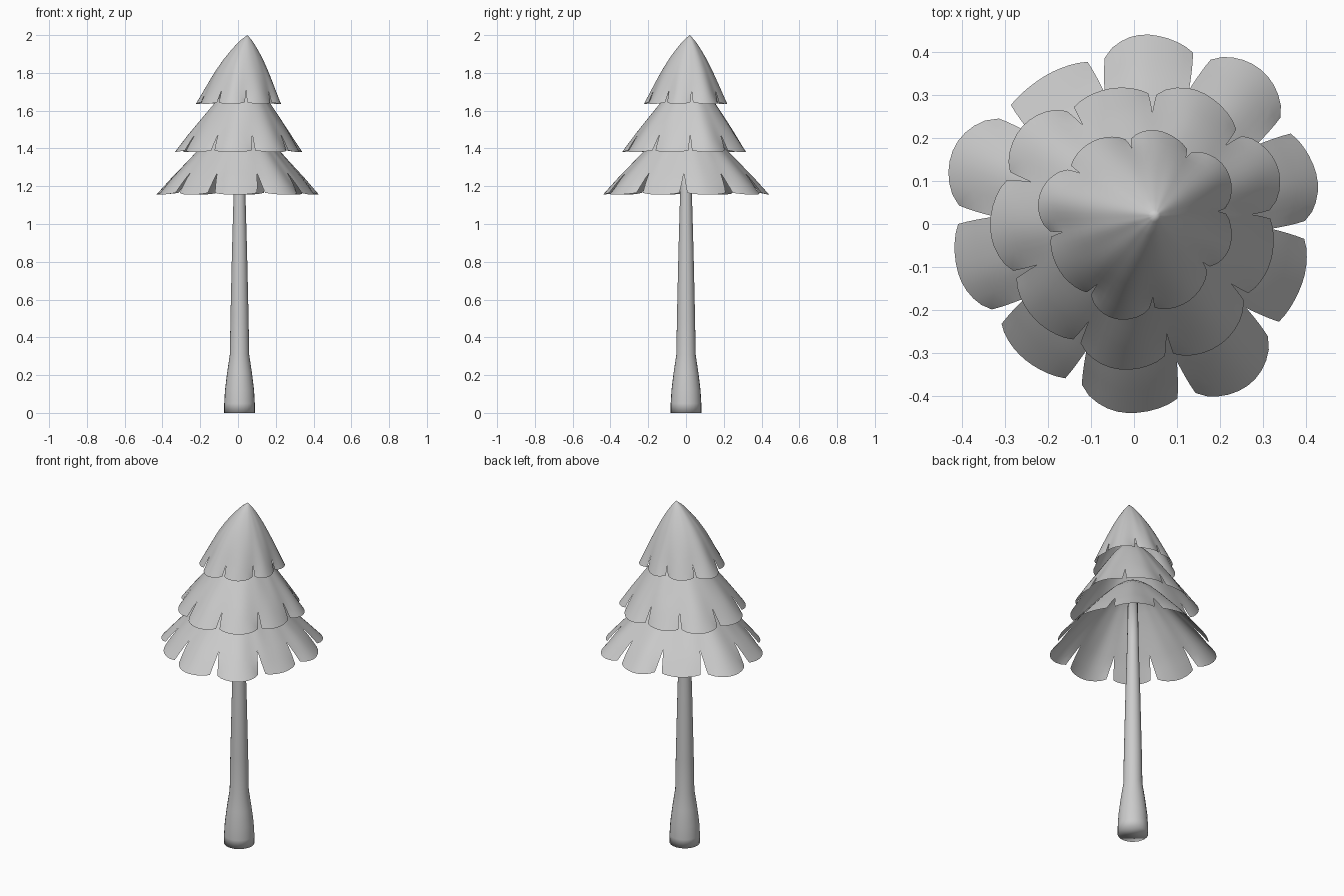
import bpy, bmesh
from math import cos, sin, pi, radians

cube = bpy.data.objects.get("Cube")
if cube:
    bpy.data.objects.remove(cube)

grey = bpy.data.materials.new("plain_grey")
grey.use_nodes = True
grey.diffuse_color = (0.6, 0.6, 0.6, 1)
grey.node_tree.nodes["Principled BSDF"].inputs["Base Color"].default_value = (0.6, 0.6, 0.6, 1)


def finish(name, bm, angle):
    bmesh.ops.recalc_face_normals(bm, faces=bm.faces)
    mesh = bpy.data.meshes.new(name)
    bm.to_mesh(mesh)
    bm.free()
    obj = bpy.data.objects.new(name, mesh)
    bpy.context.collection.objects.link(obj)
    mesh.materials.append(grey)
    bpy.ops.object.select_all(action='DESELECT')
    obj.select_set(True)
    bpy.context.view_layer.objects.active = obj
    bpy.ops.object.shade_smooth_by_angle(angle=radians(angle))


def along(profile, t):
    """Radius share and height share at t, read along a polyline."""
    x = t * (len(profile) - 1)
    i = min(int(x), len(profile) - 2)
    a, b = profile[i], profile[i + 1]
    return [p + (q - p) * (x - i) for p, q in zip(a, b)]


def skirt(name, apex, rim_z, profile, notches, tips, gap, depth, bulge):
    """Open tier of needles: one fan of faces per petal, split below the notch."""
    bm = bmesh.new()
    rows, cols, cut = 12, 10, 1 - depth
    levels = [cut * r / rows for r in range(rows + 1)]
    levels += [cut + depth * r / 4 for r in range(1, 5)]
    count = len(notches)
    for k in range(count):
        start, end = notches[k], notches[(k + 1) % count]
        if end < start:
            end += 360
        grid = []
        for t in levels:
            split = max(0, (t - cut) / depth)
            share, drop = along(profile, t)
            line = []
            for c in range(cols + 1):
                s = c / cols
                ang = radians(start + gap * split + (end - start - 2 * gap * split) * s)
                # soft waves above the notch, rounded petal tips below it
                hump = max(0, sin(pi * s)) ** (2 - 1.25 * split)
                other = tips[k - 1] if s < 0.5 else tips[(k + 1) % count]
                low = (other + tips[k]) / 2 * (1 - bulge * t ** 4)
                rad = share * (low + (tips[k] - low) * hump)
                z = apex[2] + (rim_z - apex[2]) * drop + 0.01 * split * (1 - hump)
                line.append(bm.verts.new((apex[0] * (1 - t) + rad * cos(ang),
                                          apex[1] * (1 - t) + rad * sin(ang), z)))
            grid.append(line)
        for upper, lower in zip(grid, grid[1:]):
            for c in range(cols):
                bm.faces.new((upper[c], lower[c], lower[c + 1], upper[c + 1]))
    bmesh.ops.remove_doubles(bm, verts=bm.verts, dist=0.0005)
    bmesh.ops.dissolve_degenerate(bm, edges=bm.edges, dist=0.0005)
    finish(name, bm, 60)


# Foliage tiers: profile pairs are (share of radius, share of drop)
dome = [(0, 0), (0.14, 0.08), (0.3, 0.21), (0.45, 0.35), (0.61, 0.52), (0.81, 0.76), (1, 1)]
flare = [(0, 0), (0.17, 0.1), (0.32, 0.23), (0.47, 0.39), (0.63, 0.57), (0.81, 0.77), (1, 1)]

skirt("top_foliage", (0.05, 0.02, 2.0), 1.635, dome,
      [-173, -123, -78, -31, 8, 53, 94, 139],
      [0.205, 0.225, 0.22, 0.23, 0.25, 0.225, 0.215, 0.23], 1.8, 0.14, 0.1)
skirt("middle_foliage", (0.04, 0.02, 1.78), 1.38, flare,
      [-157, -116, -75, -33, 4, 41, 82, 119, 159],
      [0.32, 0.34, 0.345, 0.33, 0.36, 0.345, 0.32, 0.345, 0.335], 1.8, 0.17, 0.08)
skirt("lower_foliage", (0.01, 0, 1.56), 1.155, flare,
      [-146, -111, -73, -37, -2, 33, 68, 103, 139, 177],
      [0.405, 0.44, 0.46, 0.415, 0.44, 0.465, 0.442, 0.402, 0.455, 0.425], 3.0, 0.21, 0.07)

# Trunk: swollen foot, slim tapering stem
bm = bmesh.new()
sides = 24
rings = []
for r, z in [(0.081, 0), (0.081, 0.05), (0.077, 0.12), (0.066, 0.21), (0.051, 0.31),
             (0.048, 0.5), (0.04, 0.85), (0.031, 1.17), (0.027, 1.42)]:
    rings.append([bm.verts.new((0.008 + r * cos(2 * pi * i / sides),
                                r * sin(2 * pi * i / sides), z)) for i in range(sides)])
for a, b in zip(rings, rings[1:]):
    for i in range(sides):
        j = (i + 1) % sides
        bm.faces.new((a[i], a[j], b[j], b[i]))
bm.faces.new(rings[0])
bm.faces.new(rings[-1])
finish("trunk", bm, 120)
